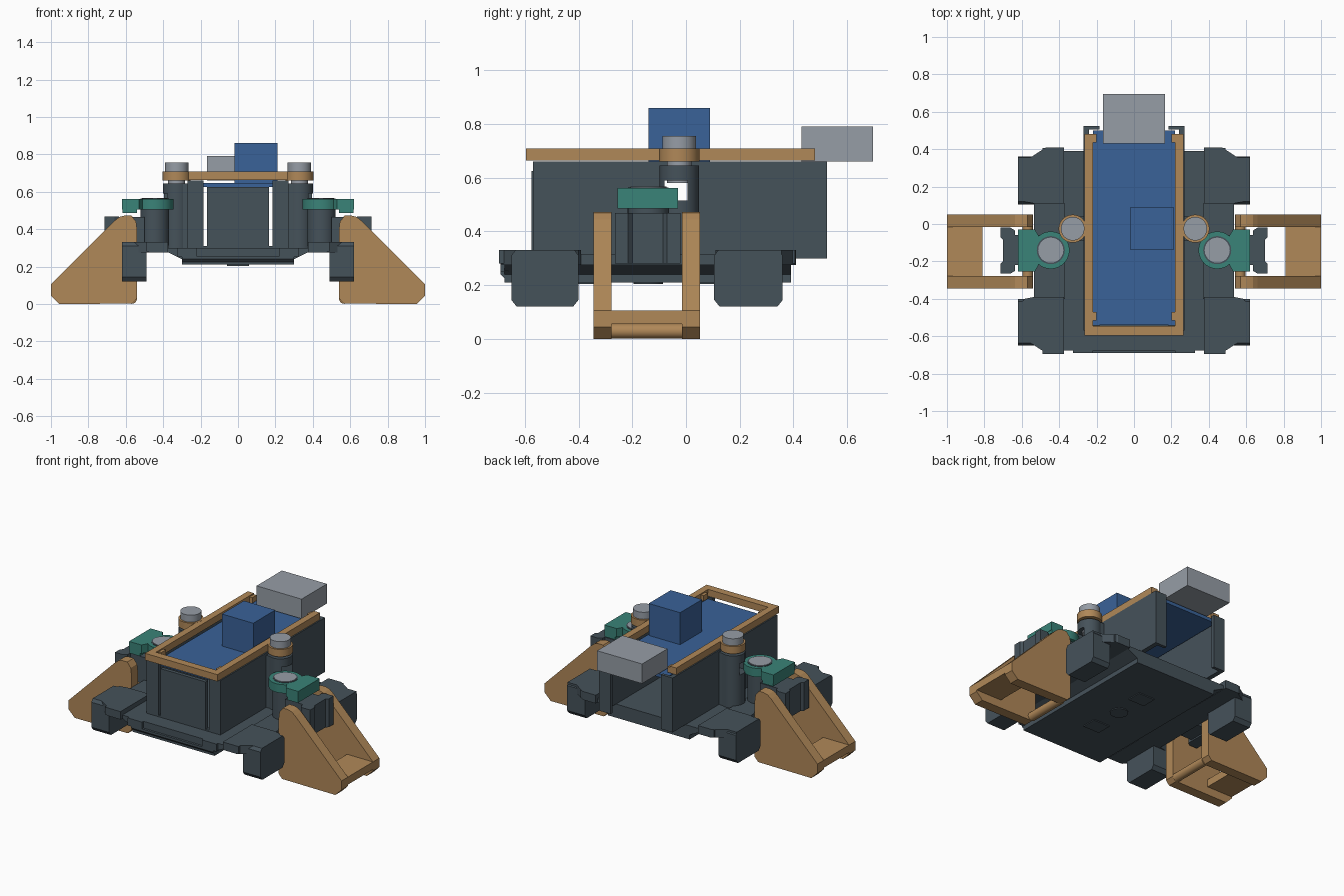
import bpy, bmesh, math
from mathutils import Vector

if "Cube" in bpy.data.objects:
    bpy.data.objects.remove(bpy.data.objects["Cube"])


def material(name, rgb):
    m = bpy.data.materials.new(name)
    m.diffuse_color = (*rgb, 1)
    m.use_nodes = True
    m.node_tree.nodes["Principled BSDF"].inputs["Base Color"].default_value = m.diffuse_color
    return m


DARK = material("slate", (0.06, 0.084, 0.102))
TAN = material("tan", (0.434, 0.246, 0.098))
BLUE = material("blue", (0.042, 0.122, 0.314))
TEAL = material("teal", (0.042, 0.227, 0.188))
GREY = material("grey", (0.305, 0.337, 0.381))


def prism(name, pts, axis, lo, hi, mat):
    """Extrude a 2D profile along an axis; x: (y,z), y: (x,z), z: (x,y)."""
    put = {"x": lambda a, b, t: (t, a, b),
           "y": lambda a, b, t: (a, t, b),
           "z": lambda a, b, t: (a, b, t)}[axis]
    bm = bmesh.new()
    face = bm.faces.new([bm.verts.new(put(a, b, lo)) for a, b in pts])
    ext = bmesh.ops.extrude_face_region(bm, geom=[face])
    vs = [g for g in ext["geom"] if isinstance(g, bmesh.types.BMVert)]
    bmesh.ops.translate(bm, vec=Vector(put(0, 0, hi - lo)), verts=vs)
    bmesh.ops.recalc_face_normals(bm, faces=bm.faces)
    me = bpy.data.meshes.new(name)
    bm.to_mesh(me)
    bm.free()
    ob = bpy.data.objects.new(name, me)
    bpy.context.collection.objects.link(ob)
    me.materials.append(mat)
    return ob


def box(name, x0, x1, y0, y1, z0, z1, mat):
    x0, x1 = sorted((x0, x1))
    return prism(name, [(x0, y0), (x1, y0), (x1, y1), (x0, y1)], "z", z0, z1, mat)


def circle(cx, cy, r, n=40):
    return [(cx + r * math.cos(2 * math.pi * i / n),
             cy + r * math.sin(2 * math.pi * i / n)) for i in range(n)]


def smooth(ob):
    bpy.ops.object.select_all(action="DESELECT")
    ob.select_set(True)
    bpy.context.view_layer.objects.active = ob
    bpy.ops.object.shade_smooth_by_angle(angle=math.radians(30))


def disc(name, cx, cy, r, z0, z1, mat):
    ob = prism(name, circle(cx, cy, r), "z", z0, z1, mat)
    smooth(ob)
    return ob


def cut(ob, cutter):
    m = ob.modifiers.new("opening", "BOOLEAN")
    m.operation = "DIFFERENCE"
    m.object = cutter
    m.solver = "EXACT"


# Opening that runs across both walls and columns
slot = box("slot_cutter", -0.6, 0.6, -0.08, 0.005, 0.515, 0.59, DARK)
slot.hide_render = True
slot.hide_viewport = False
slot.display_type = "WIRE"

# Base tray with sloped flanks and front bumper
half = [(0.30, 0.21), (0.30, 0.24), (0.38, 0.28), (0.38, 0.30)]
prism("base_tray", half + [(-x, z) for x, z in reversed(half)], "y", -0.675, 0.39, DARK)
prism("front_bumper", [(-0.69, 0.24), (-0.66, 0.21), (-0.64, 0.21), (-0.64, 0.255), (-0.69, 0.255)],
      "x", -0.30, 0.30, DARK)
for s in (-1, 1):
    box("bumper_end", s * 0.22, s * 0.325, -0.69, -0.66, 0.25, 0.30, DARK)

# Details under the base
disc("belly_disc", 0, -0.14, 0.055, 0.204, 0.21, DARK)
for y in (-0.35, 0.07):
    box("belly_plate", -0.06, 0.06, y - 0.05, y + 0.05, 0.204, 0.21, DARK)

# Corner wings and feet, mirrored
front_wing = [(0.375, -0.69), (0.47, -0.69), (0.555, -0.635), (0.62, -0.635),
              (0.62, -0.44), (0.585, -0.40), (0.535, -0.39), (0.375, -0.39)]
back_wing = [(x, -0.28 - y) for x, y in front_wing]
for s in (-1, 1):
    for tag, wing, y0, y1 in (("front", front_wing, -0.65, -0.40), ("back", back_wing, 0.105, 0.36)):
        prism(tag + "_wing", [(s * x, y) for x, y in wing], "z", 0.275, 0.33, DARK)
        prism(tag + "_foot", [(y0 + 0.02, 0.12), (y1 - 0.02, 0.12), (y1, 0.145), (y1, 0.31),
                              (y1 - 0.015, 0.33), (y0 + 0.015, 0.33), (y0, 0.31), (y0, 0.145)],
              "x", min(s * 0.49, s * 0.62), max(s * 0.49, s * 0.62), DARK)
        ya, yb = (y0 - 0.045, y0 + 0.02) if tag == "front" else (y1 - 0.02, y1 + 0.045)
        box(tag + "_ear", s * 0.375, s * 0.49, ya, yb, 0.28, 0.33, DARK)
    box("side_deck", s * 0.37, s * 0.535, -0.40, 0.11, 0.275, 0.315, DARK)

# Hopper: channel-shaped side walls and a loose front panel
for s in (-1, 1):
    channel = [(0.27, -0.57), (0.27, 0.525), (0.185, 0.525), (0.185, 0.505),
               (0.24, 0.505), (0.24, -0.54), (0.185, -0.54), (0.185, -0.57)]
    wall = prism("hopper_wall", [(s * x, y) for x, y in channel], "z", 0.30, 0.66, DARK)
    cut(wall, slot)
box("hopper_front_panel", -0.165, 0.165, -0.575, -0.55, 0.31, 0.625, DARK)
box("panel_sill", -0.185, 0.185, -0.57, -0.54, 0.295, 0.31, DARK)

# Deck inside the top frame, and the blocks on it
box("blue_deck", -0.22, 0.22, -0.54, 0.50, 0.625, 0.648, BLUE)
box("blue_block", -0.02, 0.21, -0.14, 0.09, 0.645, 0.86, BLUE)
box("grey_block", -0.165, 0.165, 0.43, 0.695, 0.66, 0.79, GREY)

# Three-sided top frame with small tabs
prism("top_frame", [(-0.265, -0.595), (0.265, -0.595), (0.265, 0.48), (0.22, 0.48), (0.22, -0.545),
                    (-0.22, -0.545), (-0.22, 0.48), (-0.265, 0.48)], "z", 0.663, 0.708, TAN)
for s in (-1, 1):
    for y in (-0.515, 0.435):
        box("frame_tab", s * 0.20, s * 0.222, y, y + 0.045, 0.663, 0.70, TAN)

for s in (-1, 1):
    # Slotted inner column with ring and bolt
    cx, cy = s * 0.328, -0.025
    cut(disc("inner_column", cx, cy, 0.073, 0.29, 0.645, DARK), slot)
    disc("frame_ring", cx, cy, 0.075, 0.66, 0.709, TAN)
    disc("bolt_shaft", cx, cy, 0.045, 0.58, 0.68, GREY)
    disc("bolt_head", cx, cy, 0.063, 0.70, 0.755, GREY)
    box("column_brace", s * 0.26, s * 0.33, -0.09, 0.04, 0.30, 0.645, DARK).modifiers.clear()
    cut(bpy.context.collection.objects[-1], slot)

    # Outer column and its clamp
    ox, oy = s * 0.445, -0.14
    disc("outer_column", ox, oy, 0.077, 0.28, 0.51, DARK)
    arc = [(0.445 + 0.1 * math.cos(a), oy + 0.1 * math.sin(a))
           for a in (math.radians(50 + 260 * i / 28) for i in range(29))]
    clamp = [(s * x, y) for x, y in arc + [(0.53, -0.255), (0.62, -0.255), (0.62, -0.03), (0.53, -0.03)]]
    smooth(prism("clamp", clamp, "z", 0.505, 0.562, TEAL))
    box("clamp_lip", s * 0.54, s * 0.617, -0.255, -0.03, 0.485, 0.51, TEAL)
    disc("clamp_gap", ox, oy, 0.075, 0.555, 0.564, DARK)
    disc("clamp_pin", ox, oy, 0.067, 0.555, 0.567, GREY)

    # Arm bracket
    box("bracket_arm", s * 0.50, s * 0.69, -0.22, -0.06, 0.29, 0.465, DARK)
    prism("bracket_plate", [(s * x, y) for x, y in
                            ((0.635, -0.25), (0.66, -0.265), (0.715, -0.265), (0.715, -0.215), (0.70, -0.20),
                             (0.70, -0.085), (0.715, -0.07), (0.715, -0.02), (0.66, -0.02), (0.635, -0.035))],
          "z", 0.28, 0.468, DARK)

    # Triangular arm: two cheeks joined by a tread and a round bar
    cheek = [(0.565, 0.002), (0.955, 0.0), (1.0, 0.045), (1.0, 0.105), (0.66, 0.445), (0.635, 0.465),
             (0.605, 0.473), (0.57, 0.473), (0.545, 0.44), (0.54, 0.40), (0.54, 0.03)]
    for y0, y1 in ((-0.345, -0.278), (-0.015, 0.052)):
        prism("arm_cheek", [(s * x, z) for x, z in cheek], "y", y0, y1, TAN)
    prism("arm_tread", [(s * x, z) for x, z in ((0.81, 0.055), (1.0, 0.055), (1.0, 0.105), (0.81, 0.105))],
          "y", -0.28, -0.01, TAN)
    smooth(prism("arm_bar", circle(s * 0.568, 0.029, 0.028, 24), "y", -0.28, -0.01, TAN))
